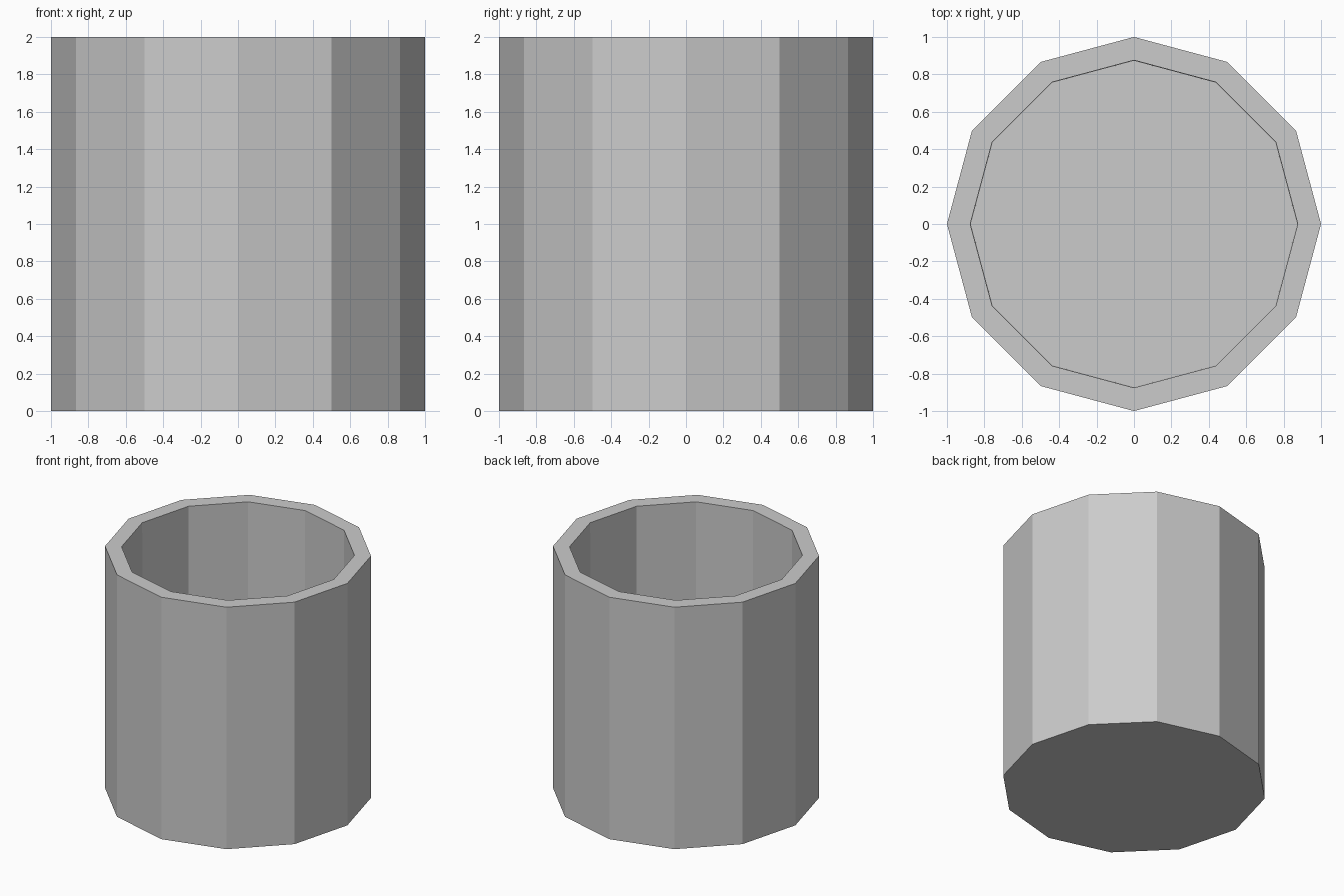
import bpy
import bmesh
from mathutils import Matrix

if "Cube" in bpy.data.objects:
    bpy.data.objects.remove(bpy.data.objects["Cube"])

SIDES, RADIUS, HEIGHT, WALL = 12, 1.0, 2.0, 0.12

# Twelve-sided outer shell, standing on the ground
bm = bmesh.new()
bmesh.ops.create_cone(bm, cap_ends=True, segments=SIDES, radius1=RADIUS,
                      radius2=RADIUS, depth=HEIGHT,
                      matrix=Matrix.Translation((0, 0, HEIGHT / 2)))

# Open the top
bm.normal_update()
top = [f for f in bm.faces if f.normal.z > 0.9]
bmesh.ops.delete(bm, geom=top, context='FACES_ONLY')

mesh = bpy.data.meshes.new("cup")
bm.to_mesh(mesh)
bm.free()
cup = bpy.data.objects.new("cup", mesh)
bpy.context.collection.objects.link(cup)

# Even wall and floor thickness, grown inwards
solid = cup.modifiers.new("wall", 'SOLIDIFY')
solid.thickness = WALL
solid.offset = -1
solid.use_even_offset = True
solid.use_quality_normals = True
